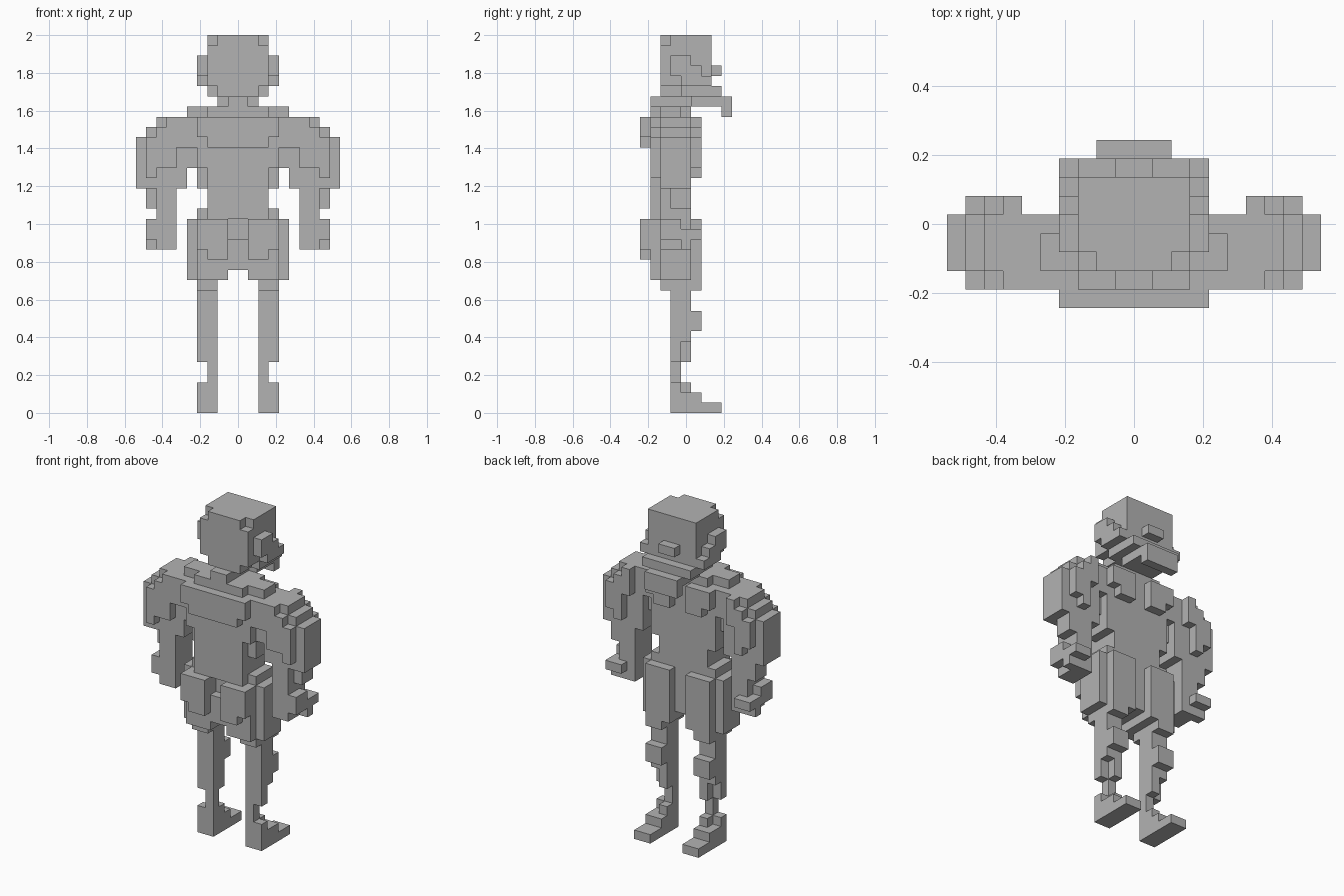
import bpy
import bmesh
from mathutils import Vector

cube = bpy.data.objects.get("Cube")
if cube:
    bpy.data.objects.remove(cube, do_unlink=True)

UNIT = 2 / 37
owner = {}  # occupied grid cell -> name of the part that owns it

stone = bpy.data.materials.new("plain_grey")
stone.use_nodes = True
stone.diffuse_color = (0.45, 0.45, 0.45, 1)
stone.node_tree.nodes["Principled BSDF"].inputs["Base Color"].default_value = stone.diffuse_color


def cells(x, y, z):
    """Every cell of a block on the left half and its mirror image."""
    for i in range(*x):
        for j in range(*y):
            for k in range(*z):
                yield (i, j, k)
                yield (-i - 1, j, k)


def add(part, x, y, z):
    for cell in cells(x, y, z):
        owner.setdefault(cell, part)


def carve(x, y, z):
    for cell in cells(x, y, z):
        owner.pop(cell, None)


# Head: skull, stepped side pieces, nose, jaw and chin
add("head", x=(0, 3), y=(-2, 3), z=(32, 37))
add("head", x=(0, 2), y=(-2, 0), z=(31, 32))
carve(x=(2, 3), y=(-2, -1), z=(36, 37))
add("ears", x=(3, 4), y=(-1, 0), z=(33, 35))
add("ears", x=(3, 4), y=(0, 1), z=(32, 35))
add("ears", x=(3, 4), y=(1, 2), z=(32, 34))
add("ears", x=(3, 4), y=(2, 3), z=(32, 33))
add("nose", x=(0, 1), y=(3, 4), z=(33, 34))
add("jaw", x=(0, 3), y=(0, 4), z=(31, 32))
add("jaw", x=(0, 2), y=(1, 5), z=(30, 31))
add("jaw", x=(0, 2), y=(4, 5), z=(29, 30))

# Neck and collar
add("neck", x=(0, 1), y=(-3, 1), z=(30, 31))
add("collar", x=(0, 3), y=(-3, 1), z=(29, 30))
add("collar", x=(3, 5), y=(-2, 0), z=(29, 30))

# Torso with a narrower waist, shoulder blades and chest
add("torso", x=(0, 4), y=(-3, 1), z=(22, 29))
add("torso", x=(0, 3), y=(-3, 1), z=(19, 22))
add("torso", x=(3, 4), y=(-2, 1), z=(19, 20))
carve(x=(3, 4), y=(-3, -2), z=(22, 24))
add("shoulder_blades", x=(0, 4), y=(-4, -3), z=(27, 29))
add("shoulder_blades", x=(0, 3), y=(-4, -3), z=(26, 27))
add("chest", x=(1, 4), y=(1, 2), z=(27, 29))
add("chest", x=(1, 3), y=(1, 2), z=(26, 27))

# Shoulders and upper arms
add("upper_arms", x=(4, 8), y=(-2, 1), z=(26, 29))
add("upper_arms", x=(8, 9), y=(-2, 1), z=(22, 28))
add("upper_arms", x=(9, 10), y=(-2, 1), z=(22, 27))
add("upper_arms", x=(5, 8), y=(-2, 1), z=(22, 26))
add("upper_arms", x=(4, 5), y=(-2, 0), z=(24, 26))
add("upper_arms", x=(4, 7), y=(-3, -2), z=(26, 29))
add("upper_arms", x=(6, 8), y=(-3, -2), z=(24, 28))
add("upper_arms", x=(8, 9), y=(-3, -2), z=(23, 27))
add("upper_arms", x=(6, 7), y=(1, 2), z=(26, 29))
add("upper_arms", x=(7, 8), y=(1, 2), z=(23, 28))
add("upper_arms", x=(8, 9), y=(1, 2), z=(24, 27))

# Forearms and hands
add("forearms", x=(6, 9), y=(-1, 1), z=(20, 22))
add("forearms", x=(6, 8), y=(-2, 1), z=(19, 22))
add("hands", x=(6, 8), y=(-2, 1), z=(16, 19))
add("hands", x=(8, 9), y=(-2, 0), z=(17, 19))
add("hands", x=(8, 9), y=(0, 1), z=(16, 18))
add("hands", x=(7, 9), y=(1, 2), z=(17, 18))

# Hips and buttocks
add("hips", x=(0, 1), y=(-3, 0), z=(14, 17))
add("hips", x=(0, 1), y=(-2, 1), z=(14, 19))
add("buttocks", x=(1, 4), y=(-4, -3), z=(16, 19))
add("buttocks", x=(1, 3), y=(-4, -3), z=(15, 16))

# Thighs
add("thighs", x=(1, 4), y=(-3, 1), z=(13, 19))
add("thighs", x=(4, 5), y=(-2, 1), z=(13, 19))
add("thighs", x=(1, 4), y=(1, 2), z=(13, 19))
add("thighs", x=(2, 4), y=(-2, 2), z=(12, 13))

# Lower legs with kneecaps and thin ankles
add("lower_legs", x=(2, 4), y=(-1, 1), z=(5, 12))
carve(x=(3, 4), y=(0, 1), z=(5, 7))
add("kneecaps", x=(2, 4), y=(1, 2), z=(8, 10))
add("ankles", x=(2, 3), y=(-1, 0), z=(3, 5))

# Stepped feet
add("feet", x=(2, 4), y=(-1, 0), z=(0, 3))
add("feet", x=(2, 4), y=(0, 1), z=(0, 2))
add("feet", x=(2, 3), y=(0, 1), z=(2, 3))
add("feet", x=(2, 4), y=(1, 2), z=(0, 2))
add("feet", x=(2, 4), y=(2, 4), z=(0, 1))


def build(part):
    """Turn the exposed sides of a part's cells into one clean mesh."""
    bm = bmesh.new()
    for cell in [c for c in owner if owner[c] == part]:
        centre = Vector(cell) + Vector((0.5, 0, 0.5))
        for axis in range(3):
            for sign in (-1, 1):
                normal = Vector((0, 0, 0))
                normal[axis] = sign
                if tuple(int(a + b) for a, b in zip(cell, normal)) in owner:
                    continue
                u = Vector((0, 0, 0))
                u[(axis + 1) % 3] = 0.5
                v = normal.cross(u)
                middle = centre + normal / 2
                corners = (middle - u - v, middle + u - v, middle + u + v, middle - u + v)
                bm.faces.new([bm.verts.new(p * UNIT) for p in corners])
    bmesh.ops.remove_doubles(bm, verts=bm.verts, dist=UNIT / 100)
    bmesh.ops.dissolve_limit(bm, angle_limit=0.01, verts=bm.verts, edges=bm.edges)
    mesh = bpy.data.meshes.new(part)
    bm.to_mesh(mesh)
    bm.free()
    mesh.materials.append(stone)
    bpy.context.scene.collection.objects.link(bpy.data.objects.new(part, mesh))


for name in sorted(set(owner.values())):
    build(name)
